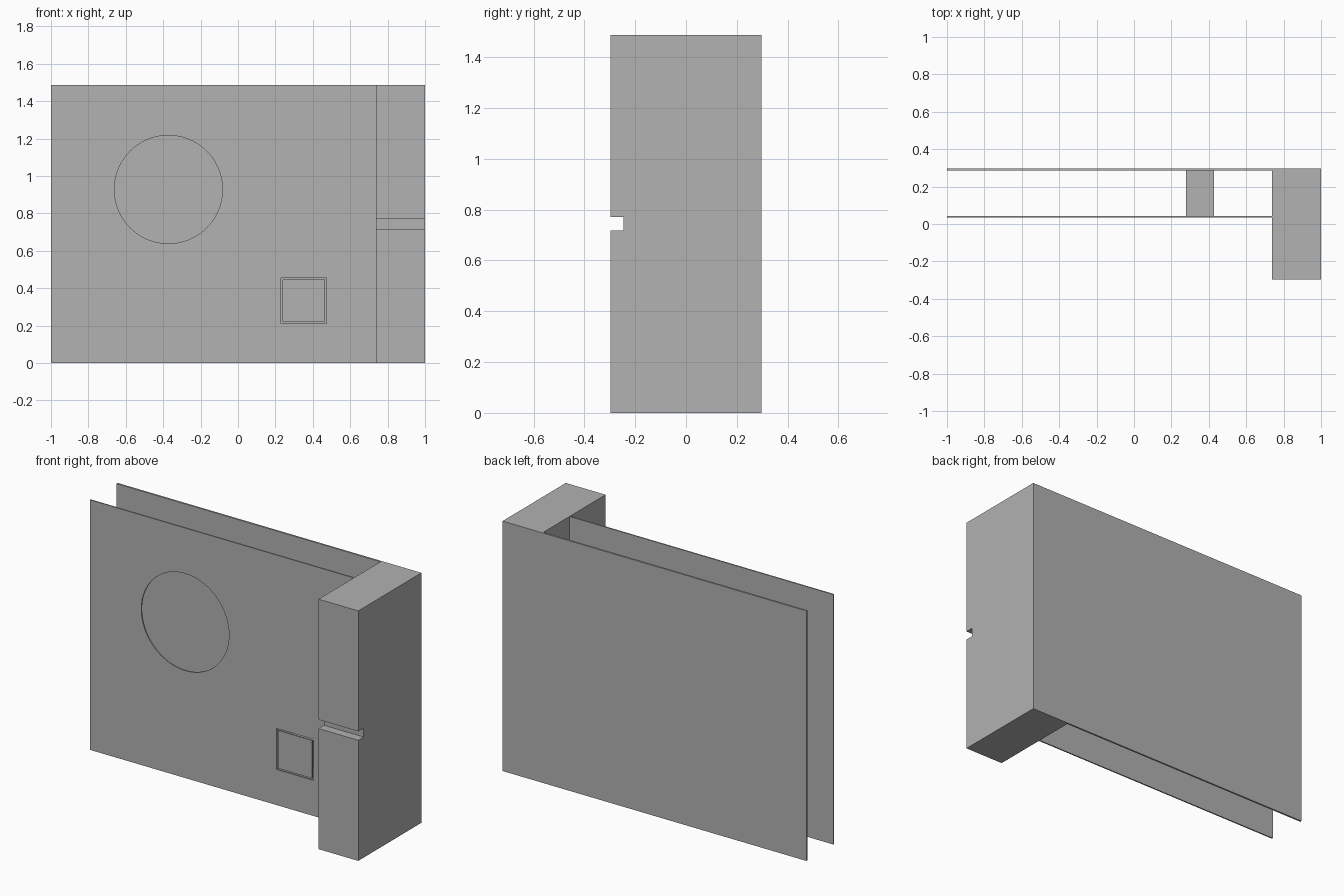
import bpy
import bmesh
import math
from mathutils import Matrix, Vector

cube = bpy.data.objects.get("Cube")
if cube:
    bpy.data.objects.remove(cube, do_unlink=True)

# Single flat colour
grey = bpy.data.materials.new("plain grey")
grey.use_nodes = True
GREY = (0.445, 0.445, 0.445, 1)
grey.diffuse_color = GREY
grey.node_tree.nodes["Principled BSDF"].inputs["Base Color"].default_value = GREY

HEIGHT = 1.488
FRONT, BACK = -0.297, 0.297
POST_LEFT = 0.738
PANEL_Y = (0.034, 0.042)
HOLE_X, HOLE_Z = 0.352, 0.334


def add_object(name, bm):
    mesh = bpy.data.meshes.new(name)
    bm.to_mesh(mesh)
    bm.free()
    mesh.materials.append(grey)
    obj = bpy.data.objects.new(name, mesh)
    bpy.context.collection.objects.link(obj)
    return obj


def box(name, x, y, z):
    """Box from (min, max) ranges."""
    bm = bmesh.new()
    size = Vector([r[1] - r[0] for r in (x, y, z)])
    mid = Vector([(r[1] + r[0]) / 2 for r in (x, y, z)])
    bmesh.ops.create_cube(bm, size=1, matrix=Matrix.LocRotScale(mid, None, size))
    return add_object(name, bm)


def square(name, half, y):
    """Square block centred on the button."""
    return box(name, (HOLE_X - half, HOLE_X + half), y, (HOLE_Z - half, HOLE_Z + half))


def cut(obj, cutter):
    """Subtract the cutter, keep the result as plain mesh."""
    mod = obj.modifiers.new("cut", 'BOOLEAN')
    mod.operation, mod.solver, mod.object = 'DIFFERENCE', 'EXACT', cutter
    graph = bpy.context.evaluated_depsgraph_get()
    mesh = bpy.data.meshes.new_from_object(obj.evaluated_get(graph))
    obj.modifiers.clear()
    obj.data = mesh
    bpy.data.objects.remove(cutter, do_unlink=True)


# Back panel
box("back_panel", (-1, POST_LEFT), (0.286, BACK), (0, HEIGHT))

# Side post, a stepped profile with the front groove, extruded sideways
profile = [(FRONT, 0), (BACK, 0), (BACK, HEIGHT), (FRONT, HEIGHT),
           (FRONT, 0.771), (-0.246, 0.771), (-0.246, 0.718), (FRONT, 0.718)]
bm = bmesh.new()
face = bm.faces.new([bm.verts.new((POST_LEFT, y, z)) for y, z in profile])
side = bmesh.ops.extrude_face_region(bm, geom=[face])
verts = [v for v in side["geom"] if isinstance(v, bmesh.types.BMVert)]
bmesh.ops.translate(bm, verts=verts, vec=(1 - POST_LEFT, 0, 0))
bmesh.ops.recalc_face_normals(bm, faces=bm.faces)
add_object("side_post", bm)

# Front panel with a round window and a square opening
panel = box("front_panel", (-1, POST_LEFT), PANEL_Y, (0, HEIGHT))
bm = bmesh.new()
bmesh.ops.create_cone(bm, cap_ends=True, segments=96, radius1=0.289, radius2=0.289, depth=0.1,
                      matrix=Matrix.Translation((-0.372, PANEL_Y[0], 0.928)) @ Matrix.Rotation(math.pi / 2, 4, 'X'))
cut(panel, add_object("round_cutter", bm))
cut(panel, square("square_cutter", 0.122, (-0.02, 0.1)))

# Square button on a stem that reaches the back panel
square("button_plate", 0.113, PANEL_Y)
square("button_stem", 0.075, (PANEL_Y[1], 0.286))
